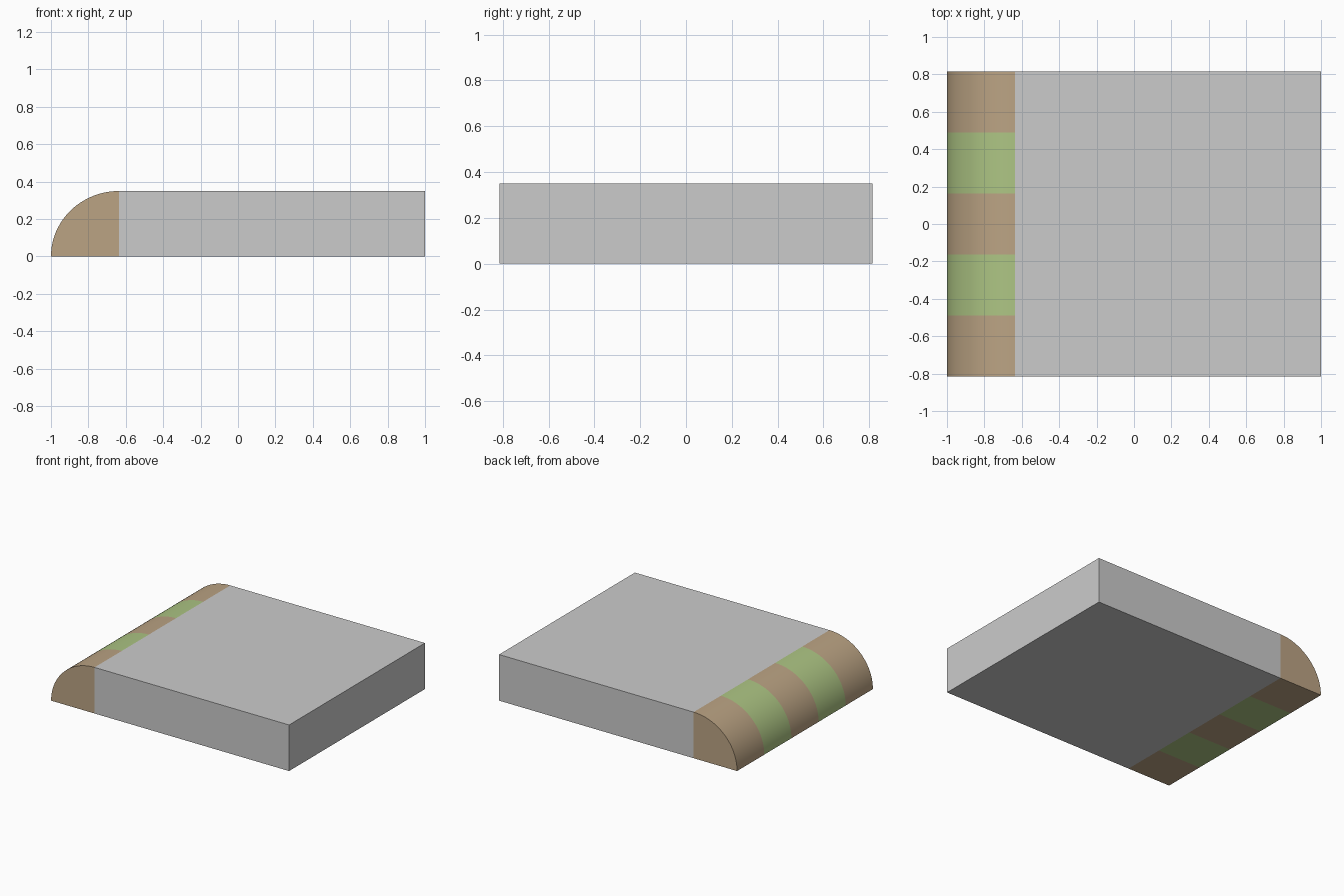
import bpy, bmesh, math

if "Cube" in bpy.data.objects:
    bpy.data.objects.remove(bpy.data.objects["Cube"])

HALF_Y, HEIGHT, SEAM = 0.815, 0.35, -0.635
BANDS, STEPS = 5, 24


def material(name, rgb):
    mat = bpy.data.materials.new(name)
    mat.diffuse_color = (*rgb, 1)
    mat.use_nodes = True
    mat.node_tree.nodes["Principled BSDF"].inputs["Base Color"].default_value = mat.diffuse_color
    return mat


def make_object(name, bm):
    bmesh.ops.recalc_face_normals(bm, faces=bm.faces)
    mesh = bpy.data.meshes.new(name)
    bm.to_mesh(mesh)
    bm.free()
    obj = bpy.data.objects.new(name, mesh)
    bpy.context.collection.objects.link(obj)
    return obj


# Flat square slab
bm = bmesh.new()
bmesh.ops.create_cube(bm, size=1)
bmesh.ops.scale(bm, vec=(1 - SEAM, 2 * HALF_Y, HEIGHT), verts=bm.verts)
bmesh.ops.translate(bm, vec=((1 + SEAM) / 2, 0, HEIGHT / 2), verts=bm.verts)
make_object("slab", bm)

# Quarter-round nose, swept along y in five equal bands
profile = [(SEAM, 0)]
for i in range(STEPS + 1):
    a = math.pi / 2 * i / STEPS
    profile.append((SEAM - (1 + SEAM) * math.cos(a), HEIGHT * math.sin(a)))
bm = bmesh.new()
rings = []
for k in range(BANDS + 1):
    y = -HALF_Y + 2 * HALF_Y * k / BANDS
    rings.append([bm.verts.new((x, y, z)) for x, z in profile])
n = len(profile)
for k in range(BANDS):
    a, b = rings[k], rings[k + 1]
    for i in range(n):
        j = (i + 1) % n
        bm.faces.new((a[i], a[j], b[j], b[i])).material_index = k % 2
bm.faces.new(rings[0])
bm.faces.new(rings[-1])
nose = make_object("rounded_edge", bm)

# Alternating tan and green stripes
nose.data.materials.append(material("tan", (0.50, 0.37, 0.23)))
nose.data.materials.append(material("green", (0.42, 0.56, 0.23)))
bpy.context.view_layer.objects.active = nose
nose.select_set(True)
bpy.ops.object.shade_smooth_by_angle(angle=math.radians(30))
